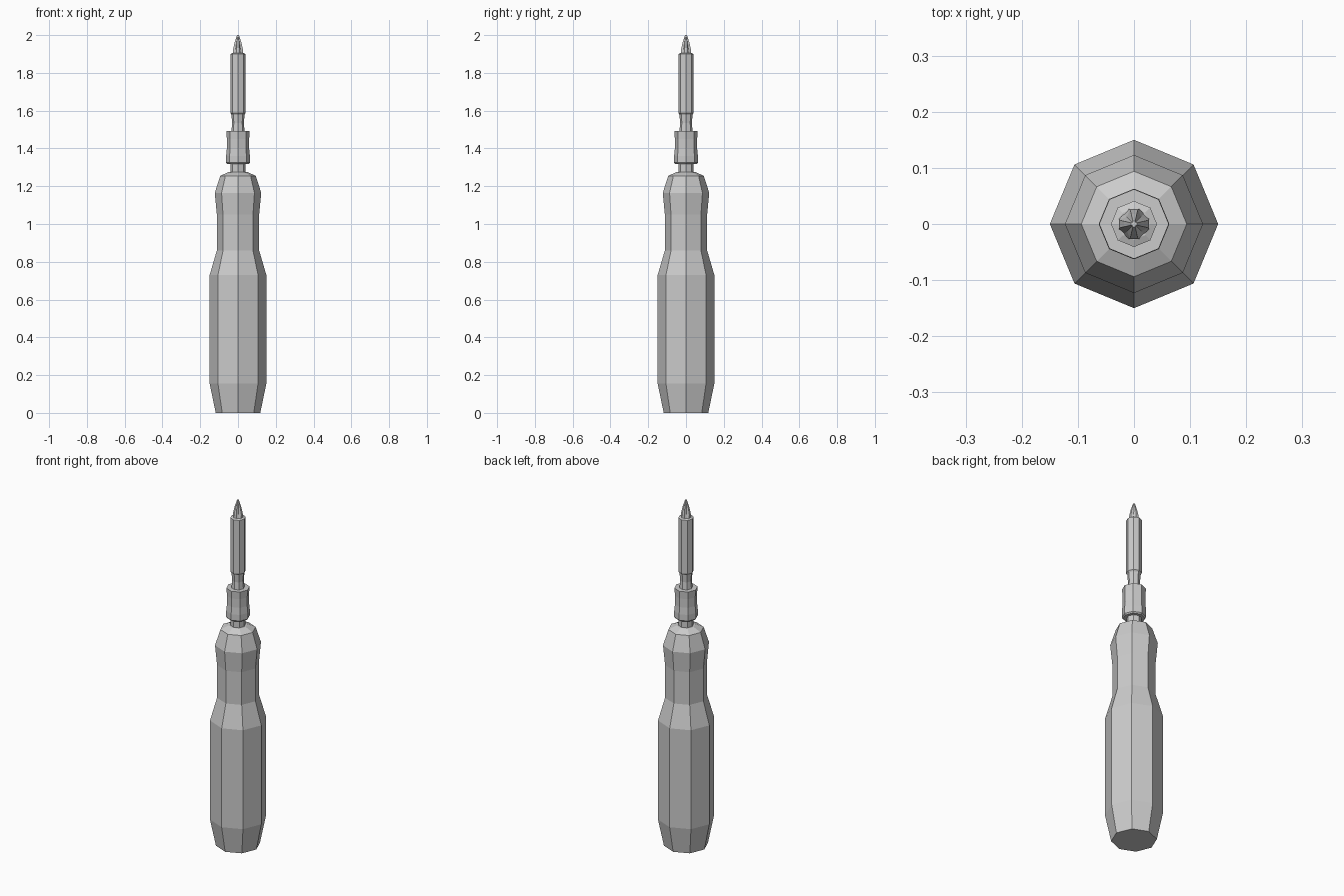
import bpy, bmesh
from math import cos, sin, pi

if "Cube" in bpy.data.objects:
    bpy.data.objects.remove(bpy.data.objects["Cube"])


def loft(name, rings):
    """Skin a stack of equal-length point rings and cap both ends."""
    bm = bmesh.new()
    rows = [[bm.verts.new(p) for p in ring] for ring in rings]
    for a, b in zip(rows, rows[1:]):
        n = len(a)
        for i in range(n):
            j = (i + 1) % n
            bm.faces.new((a[i], a[j], b[j], b[i]))
    bm.faces.new(rows[0][::-1])
    bm.faces.new(rows[-1])
    bmesh.ops.recalc_face_normals(bm, faces=bm.faces)
    mesh = bpy.data.meshes.new(name)
    bm.to_mesh(mesh)
    bm.free()
    obj = bpy.data.objects.new(name, mesh)
    bpy.context.collection.objects.link(obj)
    return obj


def octagon(r, z):
    return [(r * cos(i * pi / 4), r * sin(i * pi / 4), z) for i in range(8)]


def lathe(name, profile):
    return loft(name, [octagon(r, z) for r, z in profile])


def cross(r, half, valley, z):
    """Four flat-ended arms with a valley point between neighbours."""
    pts = []
    for k in range(4):
        c, s = cos(k * pi / 2), sin(k * pi / 2)
        v = valley * cos(pi / 4)
        for x, y in ((r, -half), (r, half), (v, v)):
            pts.append((x * c - y * s, x * s + y * c, z))
    return pts


# Grip
lathe("handle", [(0.118, 0), (0.15, 0.155), (0.15, 0.73), (0.112, 0.86),
                 (0.112, 1.05), (0.123, 1.165), (0.094, 1.255), (0.05, 1.275)])

# Neck below the collar, and the collar
lathe("neck", [(0.04, 1.26), (0.04, 1.33)])
lathe("collar", [(0.057, 1.318), (0.063, 1.325), (0.063, 1.36),
                 (0.059, 1.40), (0.059, 1.45), (0.062, 1.493)])

# Bit shank with its waist
lathe("bit_shank", [(0.036, 1.48), (0.031, 1.535), (0.035, 1.58),
                    (0.041, 1.587), (0.041, 1.90), (0.028, 1.905)])

# Cross-shaped driver tip
loft("bit_tip", [cross(0.027, 0.010, 0.026, 1.90),
                 cross(0.026, 0.007, 0.018, 1.925),
                 cross(0.018, 0.005, 0.011, 1.96),
                 cross(0.005, 0.002, 0.004, 2.0)])
